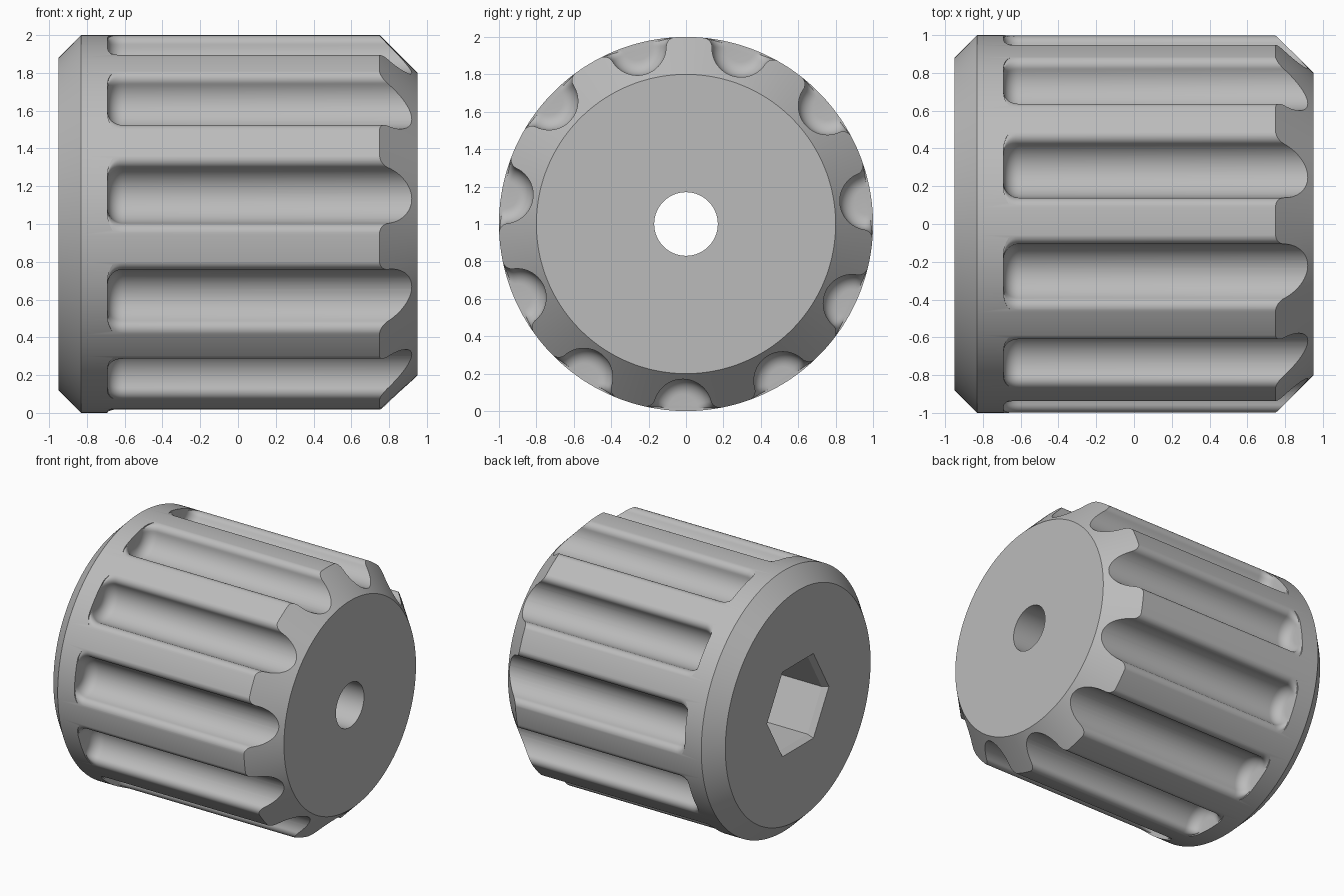
import bpy, bmesh, math
from mathutils import Vector

if "Cube" in bpy.data.objects:
    bpy.data.objects.remove(bpy.data.objects["Cube"])

HALF = 0.95        # half length along x
FLUTES = 11
AXIS_Z = 1.0


def material(name, rgb):
    mat = bpy.data.materials.new(name)
    mat.use_nodes = True
    mat.diffuse_color = (*rgb, 1)
    mat.node_tree.nodes["Principled BSDF"].inputs["Base Color"].default_value = (*rgb, 1)
    return mat


def loft(bm, rings, closed=False):
    """Skin a list of equal point rings, capped or joined end to start."""
    loops = [[bm.verts.new(p) for p in ring] for ring in rings]
    n = len(loops[0])
    pairs = list(zip(loops, loops[1:]))
    if closed:
        pairs.append((loops[-1], loops[0]))
    else:
        bm.faces.new(loops[0])
        bm.faces.new(loops[-1])
    for a, b in pairs:
        for i in range(n):
            j = (i + 1) % n
            bm.faces.new((a[i], a[j], b[j], b[i]))


def finish(bm, name):
    bmesh.ops.recalc_face_normals(bm, faces=bm.faces)
    mesh = bpy.data.meshes.new(name)
    bm.to_mesh(mesh)
    bm.free()
    obj = bpy.data.objects.new(name, mesh)
    obj.location.z = AXIS_Z
    bpy.context.collection.objects.link(obj)
    return obj


def circle(x, radius, n):
    return [(x, radius * math.cos(math.tau * i / n), radius * math.sin(math.tau * i / n))
            for i in range(n)]


def arc(center, radius, start, end, steps):
    return [center + radius * Vector((math.cos(a), math.sin(a)))
            for a in (start + (end - start) * i / steps for i in range(steps + 1))]


# Knob body: chamfered cylinder with a through bore
bm = bmesh.new()
outline = [(-HALF, 0.17), (-HALF, 0.88), (-0.83, 1.0), (0.75, 1.0), (HALF, 0.8), (HALF, 0.17)]
loft(bm, [circle(x, r, 220) for x, r in outline], closed=True)
knob = finish(bm, "knob_body")

# Flute cross-section: round groove blending into the rim through small fillets
groove, fillet = 0.155, 0.05
c = Vector((0, 0.985))
rim = 1 - fillet
fy = (rim ** 2 - (groove + fillet) ** 2 + c.y ** 2) / (2 * c.y)
f = Vector((math.sqrt(rim ** 2 - fy ** 2), fy))
to_f = math.atan2(f.y - c.y, f.x - c.x)
half = arc(c, groove, -math.pi / 2, to_f, 14)
half += arc(f, fillet, to_f + math.pi, math.pi / 2, 8)[1:]
half.append(half[-1] + Vector((0.025, 0)))
half.append(Vector((half[-1].x, 1.1)))
section = half + [Vector((-p.x, p.y)) for p in reversed(half[1:])]

# Flute cutters: each has a rounded blind end and runs out through the far chamfer
bm = bmesh.new()
end_round = 0.08
stations = [(-0.61 - end_round * math.cos(a), (groove - end_round * (1 - math.sin(a))) / groove)
            for a in (math.pi / 2 * i / 8 for i in range(9))]
stations.append((1.1, 1.0))
for k in range(FLUTES):
    angle = math.radians(-91) + math.tau * k / FLUTES
    co, si = math.cos(angle), math.sin(angle)
    rings = []
    for x, s in stations:
        pts = [c + (p - c) * s for p in section]
        rings.append([(x, p.y * co - p.x * si, p.y * si + p.x * co) for p in pts])
    loft(bm, rings)
flute_cutter = finish(bm, "flute_cutter")

# Hexagonal socket cutter with a small lead-in chamfer
bm = bmesh.new()
loft(bm, [circle(x, r, 6) for x, r in
          [(-1.0, 0.412), (-0.91, 0.345), (0.0, 0.345)]])
socket_cutter = finish(bm, "hex_socket_cutter")

# Cut the flutes and socket
bpy.context.view_layer.objects.active = knob
for cutter in (flute_cutter, socket_cutter):
    cutter.hide_render = True
    mod = knob.modifiers.new(cutter.name, 'BOOLEAN')
    mod.operation = 'DIFFERENCE'
    mod.solver = 'EXACT'
    mod.object = cutter
    bpy.ops.object.modifier_apply(modifier=mod.name)
    bpy.data.objects.remove(cutter)

# Colour and shading
knob.data.materials.clear()
knob.data.materials.append(material("plain grey", (0.5, 0.5, 0.5)))
for o in bpy.context.selected_objects:
    o.select_set(False)
knob.select_set(True)
bpy.ops.object.shade_smooth_by_angle(angle=math.radians(30))
